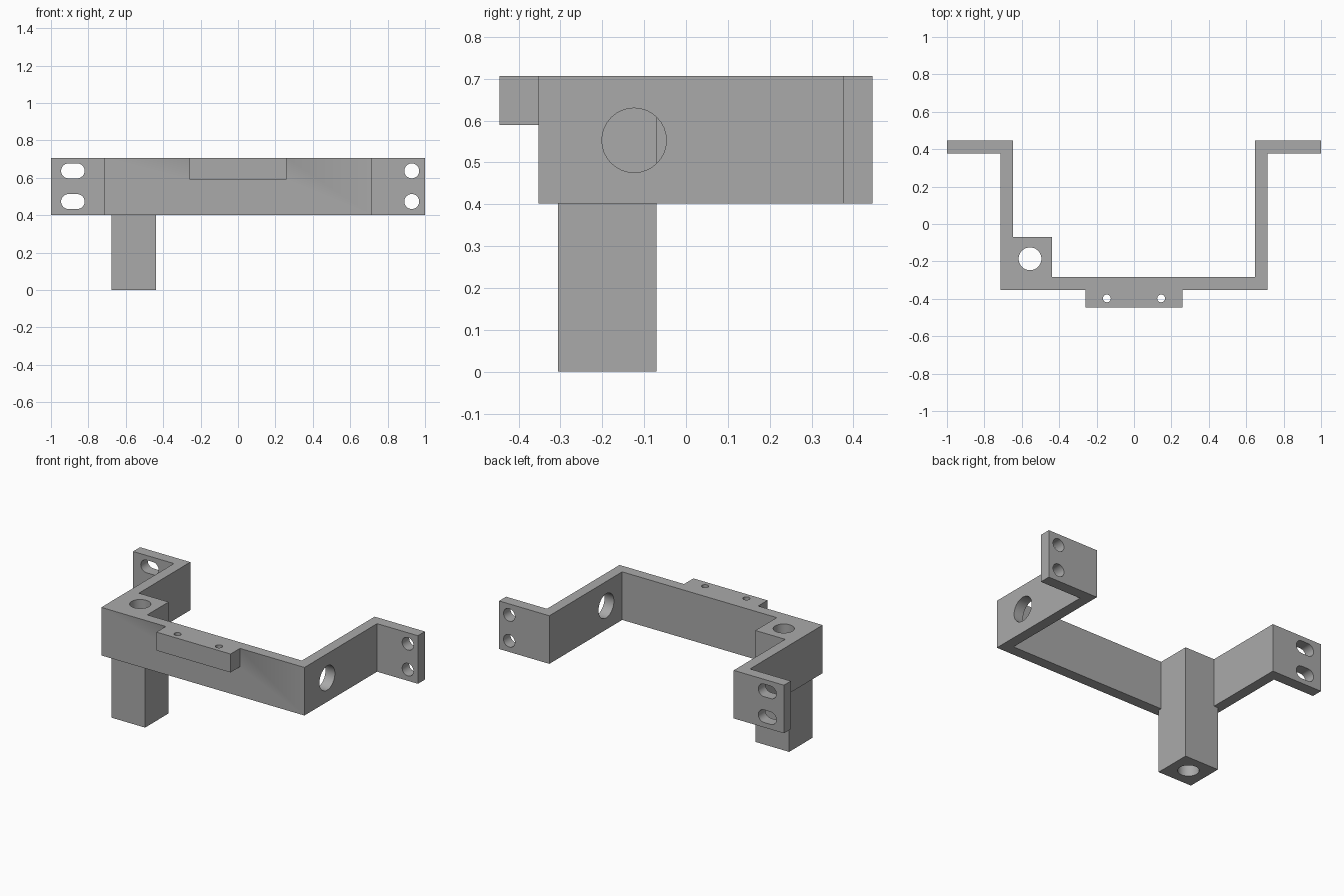
import bpy, bmesh, math
from mathutils import Matrix, Vector

cube = bpy.data.objects.get("Cube")
if cube:
    bpy.data.objects.remove(cube, do_unlink=True)

grey = bpy.data.materials.new("plain grey")
grey.use_nodes = True
colour = (0.4, 0.4, 0.4, 1)
grey.diffuse_color = colour
grey.node_tree.nodes["Principled BSDF"].inputs["Base Color"].default_value = colour

LOW, TOP = 0.402, 0.707      # height range of the bracket


def finish(name, bm):
    bmesh.ops.recalc_face_normals(bm, faces=bm.faces)
    mesh = bpy.data.meshes.new(name)
    bm.to_mesh(mesh)
    bm.free()
    mesh.materials.append(grey)
    ob = bpy.data.objects.new(name, mesh)
    bpy.context.collection.objects.link(ob)
    return ob


def prism(name, outline, depth, matrix=Matrix()):
    """Extrude a flat outline along local z, then place it."""
    bm = bmesh.new()
    face = bm.faces.new([bm.verts.new((x, y, 0)) for x, y in outline])
    ext = bmesh.ops.extrude_face_region(bm, geom=[face])
    bmesh.ops.translate(bm, vec=(0, 0, depth),
                        verts=[v for v in ext["geom"] if isinstance(v, bmesh.types.BMVert)])
    bm.transform(matrix)
    return finish(name, bm)


def box(name, x0, x1, y0, y1, z0, z1):
    outline = [(x0, y0), (x1, y0), (x1, y1), (x0, y1)]
    return prism(name, outline, z1 - z0, Matrix.Translation((0, 0, z0)))


def round_outline(r, stretch=0, n=32):
    """Circle, or a slot when stretched along x."""
    pts = []
    for side in (1, -1):
        for i in range(n // 2 + (1 if stretch else 0)):
            a = math.pi * i / (n // 2) - side * math.pi / 2
            pts.append((side * stretch + r * math.cos(a), r * math.sin(a)))
    return pts


def combine(target, other, operation):
    mod = target.modifiers.new(other.name, "BOOLEAN")
    mod.operation, mod.solver, mod.object = operation, "EXACT", other
    bpy.context.view_layer.objects.active = target
    bpy.ops.object.modifier_apply(modifier=mod.name)
    bpy.data.objects.remove(other, do_unlink=True)


def bore(target, centre, axis, r, length, stretch=0, n=32):
    turn = {"X": Matrix.Rotation(math.pi / 2, 4, "Y"),
            "Y": Matrix.Rotation(math.pi / 2, 4, "X"), "Z": Matrix()}[axis]
    place = Matrix.Translation(centre) @ turn @ Matrix.Translation((0, 0, -length / 2))
    cutter = prism("hole_cutter", round_outline(r, stretch, n), length, place)
    cutter.hide_render = True
    combine(target, cutter, "DIFFERENCE")


# U-shaped strap with outward flanges, mirrored from its left half
half = [(0.713, -0.352), (0.713, 0.376), (1, 0.376), (1, 0.446),
        (0.647, 0.446), (0.647, -0.284)]
outline = half + [(-x, y) for x, y in reversed(half)]
bracket = prism("bracket", outline, TOP - LOW, Matrix.Translation((0, 0, LOW)))

# Square post in the right corner and mounting tab on the front
combine(bracket, box("post", -0.675, -0.438, -0.306, -0.07, 0, TOP), "UNION")
combine(bracket, box("tab", -0.26, 0.26, -0.446, -0.32, 0.59, TOP), "UNION")

# Bore through the post, tab screw holes, side wall hole
bore(bracket, (-0.556, -0.186, 0.35), "Z", 0.061, 1)
for x in (-0.145, 0.145):
    bore(bracket, (x, -0.398, 0.65), "Z", 0.021, 0.3, n=16)
bore(bracket, (0.68, -0.124, 0.553), "X", 0.077, 0.2)

# Flange holes: round on the left, slotted on the right
for z in (0.637, 0.473):
    bore(bracket, (0.929, 0.41, z), "Y", 0.04, 0.2)
    bore(bracket, (-0.883, 0.41, z), "Y", 0.04, 0.2, stretch=0.023)

# Smooth bores with crisp edges
bpy.ops.object.select_all(action="DESELECT")
bracket.select_set(True)
bpy.context.view_layer.objects.active = bracket
bpy.ops.object.shade_smooth_by_angle(angle=math.radians(30))
